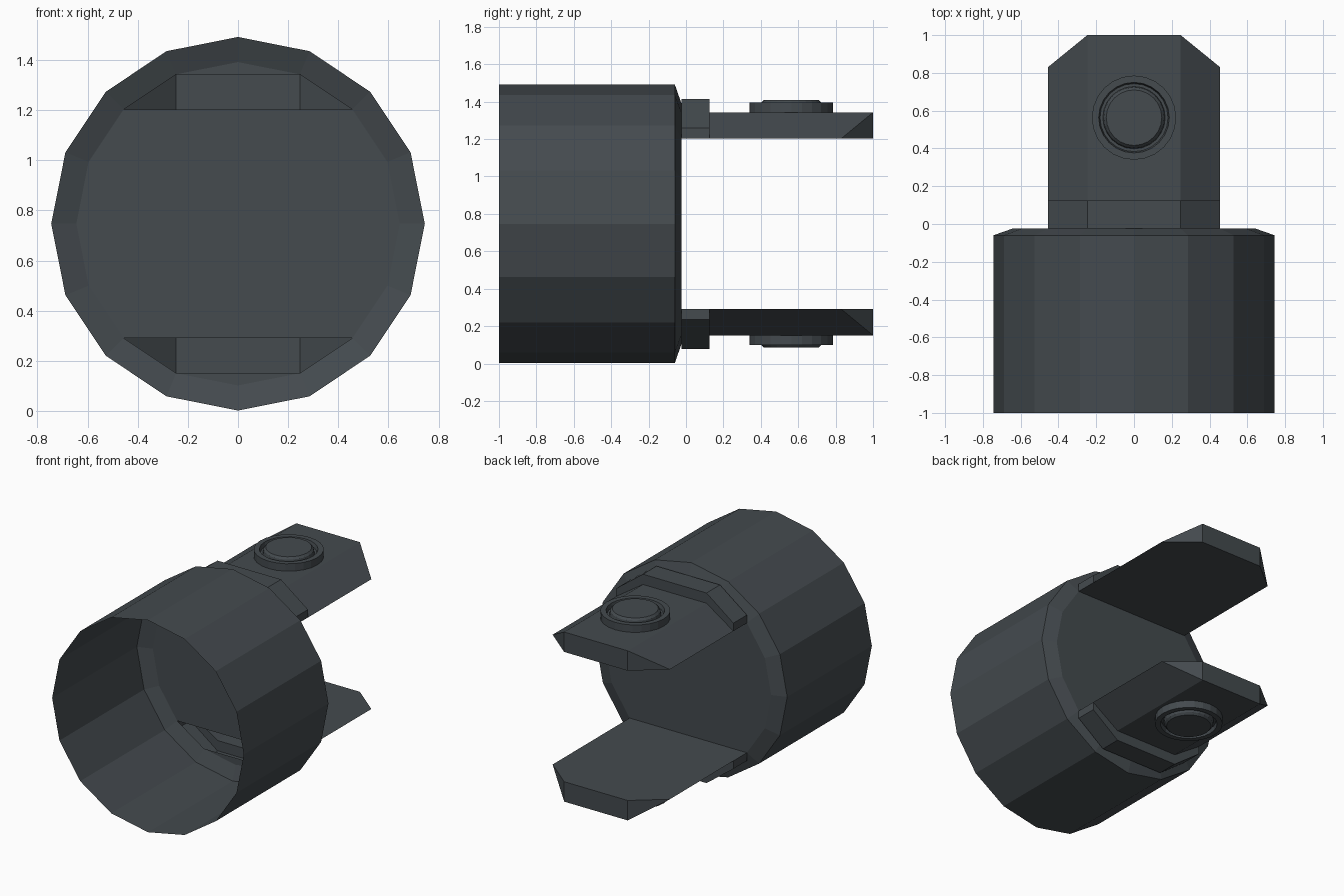
import bpy, bmesh, math

if "Cube" in bpy.data.objects:
    bpy.data.objects.remove(bpy.data.objects["Cube"])

CZ, SIDES = 0.747, 16
steel = bpy.data.materials.new("dark slate")
steel.diffuse_color = (0.058, 0.069, 0.077, 1)
steel.use_nodes = True
steel.node_tree.nodes["Principled BSDF"].inputs["Base Color"].default_value = steel.diffuse_color


def make(name, bm, fix_normals=True):
    bmesh.ops.remove_doubles(bm, verts=bm.verts, dist=1e-5)
    if fix_normals:
        bmesh.ops.recalc_face_normals(bm, faces=bm.faces)
    me = bpy.data.meshes.new(name)
    bm.to_mesh(me)
    bm.free()
    me.materials.append(steel)
    ob = bpy.data.objects.new(name, me)
    bpy.context.collection.objects.link(ob)
    return ob


def ring(bm, r, y):
    return [bm.verts.new((r * math.sin(i * math.tau / SIDES), y,
                          CZ + r * math.cos(i * math.tau / SIDES))) for i in range(SIDES)]


def loft(bm, a, b):
    n = len(a)
    for i in range(n):
        bm.faces.new((a[i], a[(i + 1) % n], b[(i + 1) % n], b[i]))


# Barrel: open at the front, bevelled back edge, end wall with two prong openings
bm = bmesh.new()
rings = [ring(bm, r, y) for r, y in ((0.745, -1), (0.745, -0.06), (0.645, -0.025))]
loft(bm, rings[0], rings[1])
loft(bm, rings[1], rings[2])
c = rings[2]
bm.faces.new([c[i] for i in (2, 3, 4, 5, 6, 10, 11, 12, 13, 14)])
bm.faces.new([c[i] for i in (15, 0, 1)])
bm.faces.new([c[i] for i in (7, 8, 9)])
make("barrel", bm)


# Prong sections, heights measured from the barrel axis
X1, X2, ZB, ZT = 0.247, 0.456, 0.456, 0.596
def prong_section(y_edge, y_mid):
    return [(-X2, y_edge, ZB), (-X2, y_edge, ZB), (-X1, y_mid, ZT),
            (X1, y_mid, ZT), (X2, y_edge, ZB), (X2, y_edge, ZB)]


def collar_section(y):
    return [(-X2, y, ZB), (-X2, y, 0.512), (-X1, y, 0.668),
            (X1, y, 0.668), (X2, y, 0.512), (X2, y, ZB)]


def sweep(bm, sections, s):
    for a, b in zip(sections, sections[1:]):
        for i in range(6):
            j = (i + 1) % 6
            pts = []
            for p in (a[i], a[j], b[j], b[i]):
                if p not in pts:
                    pts.append(p)
            if len(pts) > 2:
                bm.faces.new([bm.verts.new((x, y, CZ + s * z)) for x, y, z in pts])


for side, s in (("upper", 1), ("lower", -1)):
    # Collar: hollow step at the base of the prong
    bm = bmesh.new()
    sweep(bm, [prong_section(-0.025, -0.025), collar_section(-0.025),
               collar_section(0.125), prong_section(0.125, 0.125)], s)
    make(side + "_collar", bm)

    # Prong: hollow bar with clipped tip corners
    bm = bmesh.new()
    a, b = prong_section(0.125, 0.125), prong_section(0.83, 1.0)
    low_l, low_r = (-X1, 1.0, ZB), (X1, 1.0, ZB)
    for pts in ((a[0], a[2], b[2], b[0]), (a[2], a[3], b[3], b[2]), (a[3], a[4], b[4], b[3]),
                (a[0], b[0], low_l, low_r, b[4], a[4]),
                (b[0], b[2], low_l), (b[2], b[3], low_r, low_l), (b[3], b[4], low_r)):
        bm.faces.new([bm.verts.new((x, y, CZ + s * z)) for x, y, z in pts])
    make(side + "_prong", bm)

    # Knob: round boss with a groove and raised centre
    bm = bmesh.new()
    prev, n = None, 24
    for r, z in ((0.223, ZT), (0.223, 0.648), (0.187, 0.648), (0.180, 0.62),
                 (0.165, 0.62), (0.160, 0.648), (0.147, 0.662)):
        cur = [bm.verts.new((r * math.cos(i * math.tau / n), 0.563 + r * math.sin(i * math.tau / n),
                             CZ + s * z)) for i in range(n)]
        if prev:
            loft(bm, prev, cur)
        prev = cur
    bm.faces.new(prev)
    make(side + "_knob", bm)
